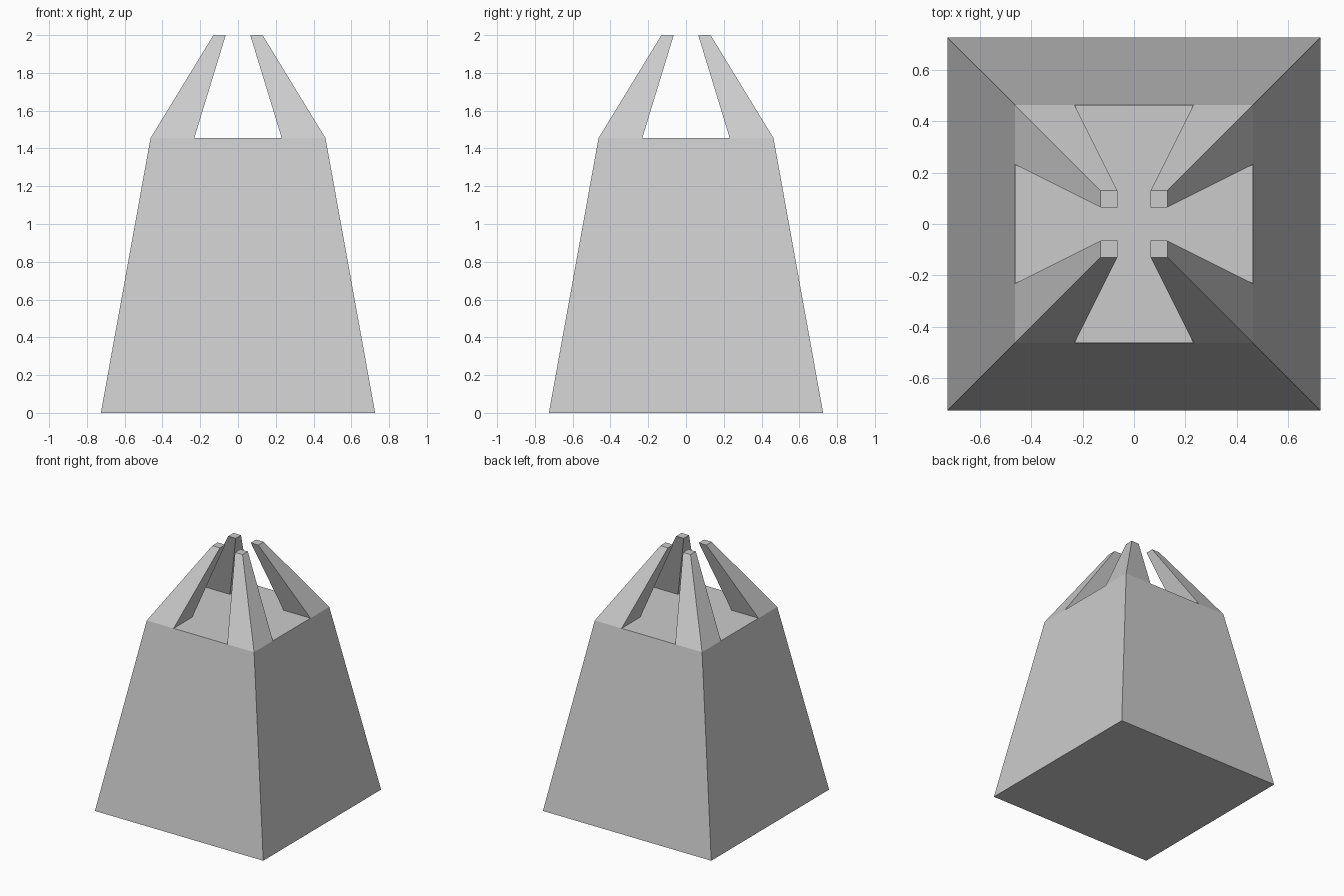
import bpy, bmesh, math
from mathutils import Vector

if "Cube" in bpy.data.objects:
    bpy.data.objects.remove(bpy.data.objects["Cube"])

BASE, SHOULDER, TIP = 0.726, 0.463, 0.13   # half widths
Z_SHOULDER, Z_TOP = 1.455, 2.0


def taper(verts, factor, z):
    for v in verts:
        v.co = Vector((v.co.x * factor, v.co.y * factor, z))


bm = bmesh.new()

# Shoulder platform: 4 x 4 grid whose corner cells become the prongs
bmesh.ops.create_grid(bm, x_segments=4, y_segments=4, size=SHOULDER)
taper(bm.verts, 1, Z_SHOULDER)
corners = [f for f in bm.faces
           if min(abs(c) for c in f.calc_center_median()[:2]) > SHOULDER / 2]

# Tapered body: pull the outline down to the ground and close it
rim = [e for e in bm.edges if e.is_boundary]
geom = bmesh.ops.extrude_edge_only(bm, edges=rim)["geom"]
taper([g for g in geom if isinstance(g, bmesh.types.BMVert)], BASE / SHOULDER, 0)
bmesh.ops.edgeloop_fill(bm, edges=[g for g in geom if isinstance(g, bmesh.types.BMEdge)
                                  and g.is_boundary])

# Four prongs: raise the corner cells, converging on the centre axis
for f in bmesh.ops.extrude_discrete_faces(bm, faces=corners)["faces"]:
    taper(f.verts, TIP / SHOULDER, Z_TOP)

# Merge flat regions and tidy normals
bmesh.ops.dissolve_limit(bm, angle_limit=math.radians(1),
                         verts=bm.verts[:], edges=bm.edges[:])
bmesh.ops.recalc_face_normals(bm, faces=bm.faces[:])

mesh = bpy.data.meshes.new("pronged_tower")
bm.to_mesh(mesh)
bm.free()
bpy.context.collection.objects.link(bpy.data.objects.new("pronged_tower", mesh))
